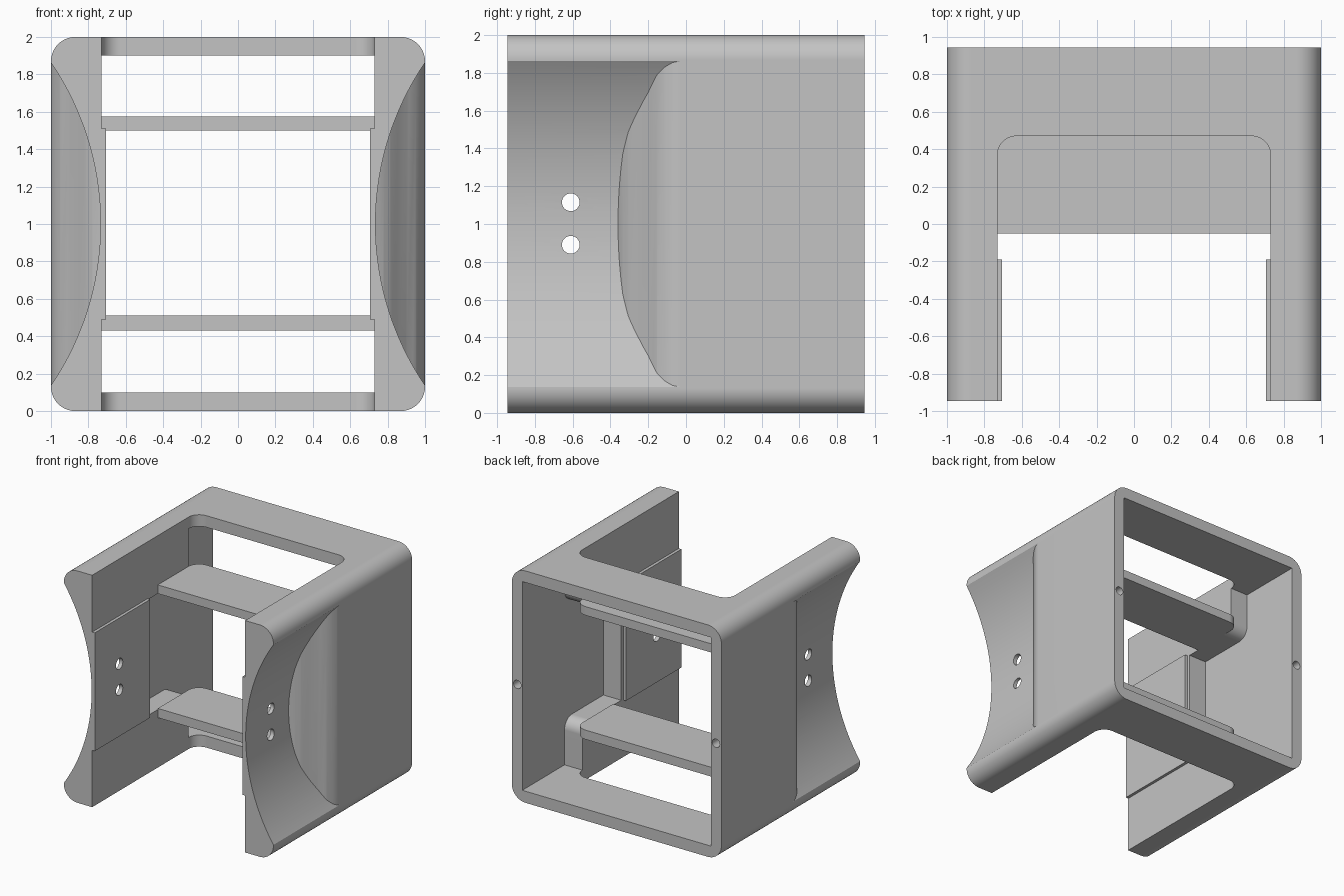
import bpy, bmesh, math
from mathutils import Vector

cube = bpy.data.objects.get("Cube")
if cube:
    bpy.data.objects.remove(cube, do_unlink=True)

grey = bpy.data.materials.new("light_grey")
grey.use_nodes = True
grey.diffuse_color = (0.55, 0.55, 0.55, 1)
grey.node_tree.nodes["Principled BSDF"].inputs["Base Color"].default_value = (0.55, 0.55, 0.55, 1)


def outline(corners, steps=10):
    """Polygon from (u, v, radius) corners; square corners with a radius are rounded."""
    pts = []
    for i, (u, v, r) in enumerate(corners):
        p = Vector((u, v))
        if not r:
            pts.append(p)
            continue
        a = (Vector(corners[i - 1][:2]) - p).normalized()
        b = (Vector(corners[(i + 1) % len(corners)][:2]) - p).normalized()
        c = p + (a + b) * r
        for k in range(steps + 1):
            t = math.pi / 2 * k / steps
            pts.append(c - b * r * math.cos(t) - a * r * math.sin(t))
    return pts


def prism(name, pts, axis, lo, hi):
    """Extrude a 2D outline along an axis from lo to hi."""
    place = {"x": lambda u, v, w: (w, u, v),
             "y": lambda u, v, w: (u, w, v),
             "z": lambda u, v, w: (u, v, w)}[axis]
    bm = bmesh.new()
    ends = [[bm.verts.new(place(p[0], p[1], w)) for p in pts] for w in (lo, hi)]
    for ring in ends:
        bm.faces.new(ring)
    n = len(pts)
    for i in range(n):
        j = (i + 1) % n
        bm.faces.new((ends[0][i], ends[0][j], ends[1][j], ends[1][i]))
    bmesh.ops.recalc_face_normals(bm, faces=bm.faces)
    mesh = bpy.data.meshes.new(name)
    bm.to_mesh(mesh)
    bm.free()
    mesh.materials.append(grey)
    ob = bpy.data.objects.new(name, mesh)
    bpy.context.collection.objects.link(ob)
    return ob


def circle(u, v, r, n):
    return [(u + r * math.cos(math.tau * k / n), v + r * math.sin(math.tau * k / n)) for k in range(n)]


def rect(u0, u1, v0, v1, r=0):
    return outline([(u0, v0, r), (u1, v0, r), (u1, v1, r), (u0, v1, r)])


def activate(ob):
    bpy.ops.object.select_all(action="DESELECT")
    ob.select_set(True)
    bpy.context.view_layer.objects.active = ob


def combine(ob, tool, operation="DIFFERENCE"):
    mod = ob.modifiers.new("cut", "BOOLEAN")
    mod.operation, mod.solver, mod.object = operation, "EXACT", tool
    activate(ob)
    bpy.ops.object.modifier_apply(modifier=mod.name)
    bpy.data.objects.remove(tool, do_unlink=True)


DEPTH = 0.945

# Rounded outer housing
housing = prism("housing", rect(-1, 1, 0, 2, 0.13), "y", -DEPTH, DEPTH)

# Front slot through top and bottom, with rounded back corners
slot = [(-0.73, -1.1, 0), (0.73, -1.1, 0), (0.73, 0.47, 0.1), (-0.73, 0.47, 0.1)]
combine(housing, prism("slot_cutter", outline(slot), "z", -0.1, 2.1))

# Back cavity with a narrower pocket reaching forward between the ledges
cavity = [(-0.16, 0.5, 0), (0.37, 0.5, 0.1), (0.37, 0.1, 0), (1.1, 0.1, 0),
          (1.1, 1.9, 0), (0.37, 1.9, 0), (0.37, 1.5, 0.1), (-0.16, 1.5, 0)]
combine(housing, prism("cavity_cutter", outline(cavity), "x", -0.9, 0.9))

# Scooped side grips: a round trough ending in a curved ramp
ramp = [(1.2, -0.03), (1, -0.03), (0.995, -0.07), (0.98, -0.11), (0.952, -0.155),
        (0.902, -0.2), (0.855, -0.255), (0.815, -0.305), (0.78, -0.335),
        (0.735, -0.36), (0.7, -0.37), (0.7, -1.1), (1.2, -1.1)]
for side in (-1, 1):
    scoop = prism("scoop_cutter", [(side * x, y) for x, y in ramp], "z", 0.05, 1.95)
    trough = prism("trough", circle(side * 2.272, 1, 1.537, 256), "y", -1.2, 0.2)
    combine(scoop, trough, "INTERSECT")
    combine(housing, scoop)

# Raised pads on the inner side walls
pads = []
for side, label in ((-1, "right"), (1, "left")):
    x0, x1 = sorted((side * 0.705, side * 0.732))
    pads.append(prism(label + "_pad", rect(x0, x1, -DEPTH, -0.19), "z", 0.49, 1.51))

# Cross holes through walls and pads
for z in (0.89, 1.115):
    for part in [housing] + pads:
        combine(part, prism("hole_cutter", circle(-0.61, z, 0.047, 32), "x", -1.2, 1.2))

# Screw holes in the back rim
for side in (-1, 1):
    combine(housing, prism("screw_cutter", circle(side * 0.948, 1, 0.036, 24), "y", 0.65, 1.1))

# Two shelves that follow the slot outline
shelf = [(-0.73, -0.05, 0), (0.73, -0.05, 0), (0.73, 0.47, 0.1), (-0.73, 0.47, 0.1)]
shelves = [prism(name, outline(shelf), "z", lo, hi)
           for name, lo, hi in (("lower_shelf", 0.43, 0.51), ("upper_shelf", 1.5, 1.575))]

# Smooth the curved faces, keep edges sharp
for ob in [housing] + pads + shelves:
    activate(ob)
    bpy.ops.object.shade_smooth_by_angle(angle=math.radians(25))
    normals = ob.modifiers.new("normals", "WEIGHTED_NORMAL")
    normals.keep_sharp = True
